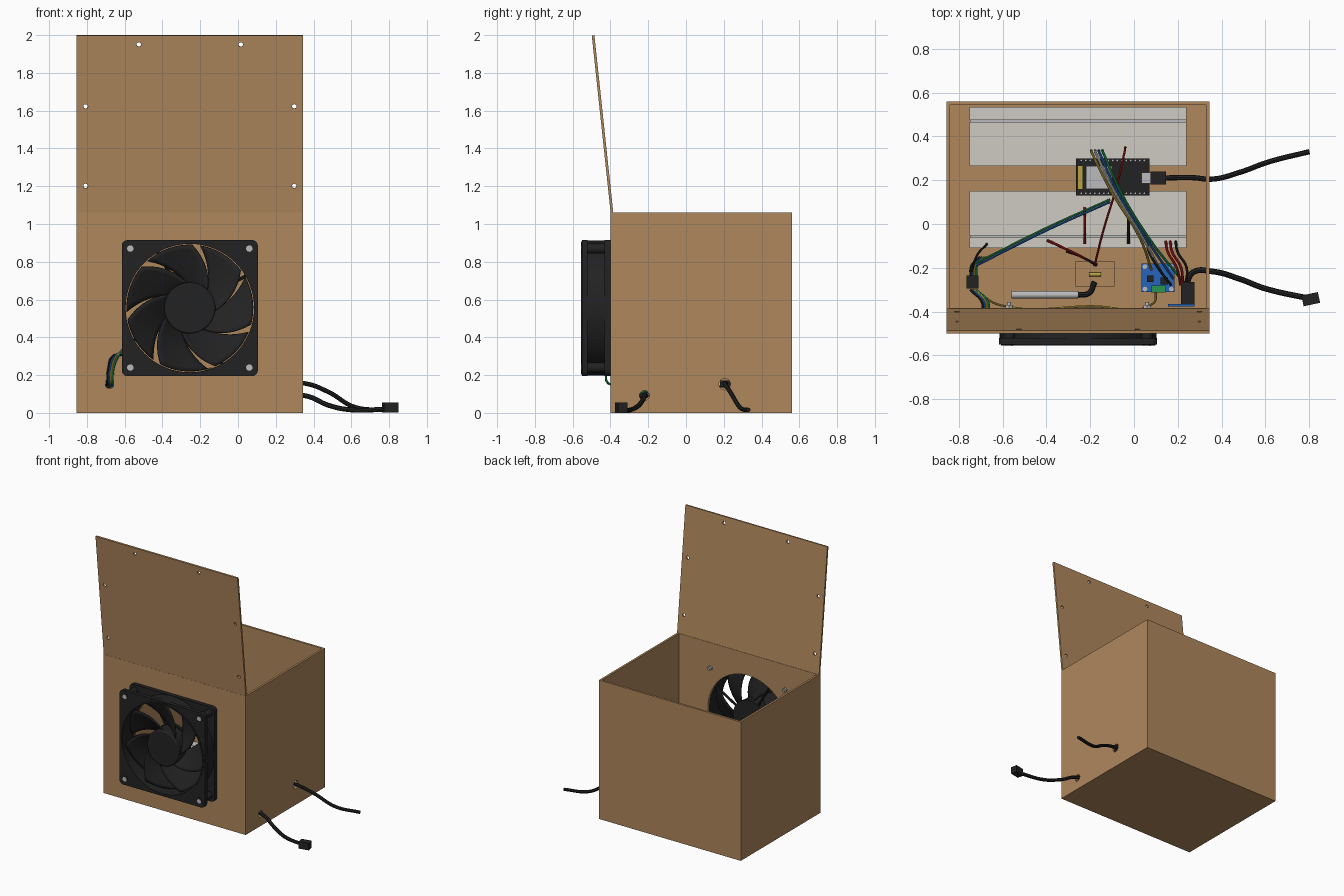
import bpy, bmesh, math
from math import cos, sin, pi, radians
from mathutils import Vector

if "Cube" in bpy.data.objects:
    bpy.data.objects.remove(bpy.data.objects["Cube"])


def material(name, rgb):
    m = bpy.data.materials.new(name)
    m.use_nodes = True
    m.diffuse_color = (*rgb, 1)
    m.node_tree.nodes["Principled BSDF"].inputs["Base Color"].default_value = (*rgb, 1)
    return m


WOOD = material("wood", (0.43, 0.245, 0.108))
BLACK = material("black plastic", (0.016, 0.016, 0.017))
CREAM = material("cream plastic", (0.62, 0.60, 0.54))
METAL = material("metal", (0.5, 0.5, 0.51))
BLUE = material("blue", (0.02, 0.13, 0.5))
RED = material("red", (0.4, 0.01, 0.01))
GREEN = material("green", (0.02, 0.3, 0.08))
YELLOW = material("yellow", (0.5, 0.36, 0.05))


def finish(obj, name, mat, smooth=False):
    """Name, convert to mesh, colour and shade one object."""
    bpy.ops.object.select_all(action='DESELECT')
    obj.select_set(True)
    bpy.context.view_layer.objects.active = obj
    if obj.type == 'CURVE':
        bpy.ops.object.convert(target='MESH')
        obj = bpy.context.object
    obj.name = name
    obj.data.materials.clear()
    obj.data.materials.append(mat)
    if smooth:
        bpy.ops.object.shade_smooth_by_angle(angle=radians(35))
    return obj


def box(name, x, y, z, mat, turn=0):
    """Box from (min, max) ranges, turned about its own vertical axis."""
    mid = [(a + b) / 2 for a, b in (x, y, z)]
    bpy.ops.mesh.primitive_cube_add(size=1, location=mid, rotation=(0, 0, turn))
    obj = bpy.context.object
    obj.scale = [b - a for a, b in (x, y, z)]
    return finish(obj, name, mat)


def rod(name, start, end, r, mat, sides=32):
    """Cylinder between two points."""
    a, b = Vector(start), Vector(end)
    bpy.ops.mesh.primitive_cylinder_add(vertices=sides, radius=r, depth=(b - a).length,
                                        location=(a + b) / 2)
    bpy.context.object.rotation_euler = (b - a).to_track_quat('Z', 'Y').to_euler()
    return finish(bpy.context.object, name, mat, True)


def wire(name, points, r, mat):
    """Round cable through the given points."""
    cu = bpy.data.curves.new(name, 'CURVE')
    cu.dimensions = '3D'
    cu.bevel_depth, cu.bevel_resolution, cu.resolution_u = r, 2, 8
    cu.use_fill_caps = True
    sp = cu.splines.new('BEZIER')
    sp.bezier_points.add(len(points) - 1)
    for bp, p in zip(sp.bezier_points, points):
        bp.co = p
        bp.handle_left_type = bp.handle_right_type = 'AUTO'
    obj = bpy.data.objects.new(name, cu)
    bpy.context.collection.objects.link(obj)
    return finish(obj, name, mat, True)


def circle(cx, cy, r, n=64):
    return [(cx + r * cos(2 * pi * i / n), cy + r * sin(2 * pi * i / n)) for i in range(n)]


def rect(x0, x1, y0, y1):
    return [(x0, y0), (x1, y0), (x1, y1), (x0, y1)]


def plate(name, loops, thick, loc, rot, mat, smooth=False):
    """Flat sheet from an outline followed by hole outlines."""
    cu = bpy.data.curves.new(name, 'CURVE')
    cu.dimensions, cu.fill_mode, cu.extrude = '2D', 'BOTH', thick / 2
    for loop in loops:
        sp = cu.splines.new('POLY')
        sp.points.add(len(loop) - 1)
        sp.use_cyclic_u, sp.use_smooth = True, False
        for pt, p in zip(sp.points, loop):
            pt.co = (*p, 0, 1)
    obj = bpy.data.objects.new(name, cu)
    obj.location, obj.rotation_euler = loc, rot
    bpy.context.collection.objects.link(obj)
    return finish(obj, name, mat, smooth)


# Wooden box: floor, four walls, open tilted lid
L, R, F, B, H, T = -0.855, 0.345, -0.40, 0.56, 1.06, 0.016
FX, FZ = -0.255, 0.555
FACING_FRONT, FACING_SIDE = (pi / 2, 0, 0), (pi / 2, 0, pi / 2)
corners = [(FX + sx * 0.315, FZ + sz * 0.315) for sx in (-1, 1) for sz in (-1, 1)]
box("floor", (L + T, R - T), (F + T, B - T), (0, T), WOOD)
box("back_wall", (L, R), (B - T, B), (0, H), WOOD)
box("left_end_wall", (L, L + T), (F + T, B - T), (0, H), WOOD)
plate("cable_wall", [rect(F + T, B - T, 0, H), circle(-0.22, 0.092, 0.026, 24),
      circle(0.205, 0.152, 0.03, 24)], T, (R - T / 2, 0, 0), FACING_SIDE, WOOD)
plate("front_wall", [rect(L, R, 0, H), circle(FX, FZ, 0.34), circle(-0.68, 0.15, 0.022, 24)],
      T, (0, F + T / 2, 0), FACING_FRONT, WOOD)
lid_holes = [(-0.525, 0.896), (0.015, 0.896)] + [(x, z) for x in (-0.807, 0.298) for z in (0.143, 0.566)]
plate("lid", [rect(L, R, 0, 0.944)] + [circle(x, z, 0.012, 20) for x, z in lid_holes],
      0.014, (0, -0.392, H), (pi / 2 + radians(6.07), 0, 0), WOOD)

# Fan frame: two rounded flanges joined by a ring
half, cr = 0.36, 0.03
rounded = []
for q, (sx, sz) in enumerate([(1, 1), (-1, 1), (-1, -1), (1, -1)]):
    for i in range(6):
        a = (q + i / 5) * pi / 2
        rounded.append((FX + sx * (half - cr) + cr * cos(a), FZ + sz * (half - cr) + cr * sin(a)))
for name, y in (("fan_front_flange", -0.536), ("fan_back_flange", -0.416)):
    plate(name, [rounded, circle(FX, FZ, 0.342)], 0.03, (0, y, 0), FACING_FRONT, BLACK, True)
plate("fan_ring", [circle(FX, FZ, 0.358), circle(FX, FZ, 0.342)], 0.09,
      (0, -0.476, 0), FACING_FRONT, BLACK, True)
plate("fan_front_rim", [circle(FX, FZ, 0.352), circle(FX, FZ, 0.34)], 0.008,
      (0, -0.551, 0), FACING_FRONT, BLACK, True)

# Fan rotor: hub and seven swept, pitched blades
hub = rod("fan_hub", (FX, -0.545, FZ), (FX, -0.425, FZ), 0.135, BLACK, 64)
bev = hub.modifiers.new("soft_edge", 'BEVEL')
bev.width, bev.segments = 0.008, 2
bm = bmesh.new()
NU, NV = 10, 8
for k in range(7):
    grid = []
    for i in range(NU + 1):
        u = i / NU
        r = 0.125 + 0.21 * u
        row = []
        for j in range(NV + 1):
            v = j / NV
            a = radians(k * 360 / 7 + 40 + 2 + 46 * u ** 0.8 + (53 - 9 * u) * v)
            row.append(bm.verts.new((FX + r * cos(a), -0.525 + 0.085 * v, FZ + r * sin(a))))
        grid.append(row)
    for i in range(NU):
        for j in range(NV):
            bm.faces.new((grid[i][j], grid[i + 1][j], grid[i + 1][j + 1], grid[i][j + 1]))
me = bpy.data.meshes.new("fan_blades")
bm.to_mesh(me)
bm.free()
blades = bpy.data.objects.new("fan_blades", me)
bpy.context.collection.objects.link(blades)
finish(blades, "fan_blades", BLACK, True)
sol = blades.modifiers.new("thickness", 'SOLIDIFY')
sol.thickness, sol.offset = 0.008, 0

# Motor mount with struts at the back of the fan
rod("motor_mount", (FX, -0.425, FZ), (FX, -0.403, FZ), 0.14, BLACK, 64)
for k in range(4):
    a = radians(30 + 90 * k)
    rod("fan_strut", (FX + 0.13 * cos(a), -0.414, FZ + 0.13 * sin(a)),
        (FX + 0.35 * cos(a), -0.414, FZ + 0.35 * sin(a)), 0.009, BLACK, 8)

# Screws and nuts through the fan corners
for x, z in corners:
    rod("screw_collar", (x, -0.553, z), (x, -0.40, z), 0.026, BLACK, 24)
    rod("screw_head", (x, -0.556, z), (x, -0.55, z), 0.017, METAL, 20)
    rod("screw_shaft", (x, -0.41, z), (x, -0.355, z), 0.009, METAL, 12)
    rod("nut", (x, F + T, z), (x, F + T + 0.014, z), 0.018, METAL, 6)

# Breadboards, each split by a groove
for y0, yg, y1 in ((0.265, 0.47, 0.535), (-0.11, -0.057, 0.15)):
    box("breadboard", (-0.75, 0.24), (y0, yg - 0.004), (T, 0.066), CREAM)
    box("breadboard", (-0.75, 0.24), (yg + 0.004, y1), (T, 0.066), CREAM)
    box("breadboard_groove", (-0.749, 0.239), (yg - 0.005, yg + 0.005), (T, 0.05), METAL)

# Controller board with pin rows, metal module and cable plug
box("controller_board", (-0.265, 0.07), (0.13, 0.30), (0.135, 0.145), BLACK)
for y in (0.14, 0.29):
    box("pin_strip", (-0.25, 0.06), (y - 0.007, y + 0.007), (0.066, 0.135), BLACK)
    for i in range(15):
        rod("pin", (-0.24 + i * 0.0205, y, 0.13), (-0.24 + i * 0.0205, y, 0.15), 0.004, METAL, 6)
box("radio_module", (-0.22, -0.10), (0.16, 0.265), (0.145, 0.165), METAL)
box("antenna_edge", (-0.255, -0.235), (0.16, 0.265), (0.145, 0.148), YELLOW)
box("usb_socket", (0.035, 0.085), (0.185, 0.235), (0.145, 0.165), METAL)
box("usb_plug", (0.075, 0.145), (0.18, 0.24), (0.138, 0.172), BLACK)

# Sensor board, its parts, and the upright board beside it
box("sensor_board", (0.035, 0.185), (-0.31, -0.18), (0.05, 0.06), BLUE)
for x in (0.05, 0.17):
    for y in (-0.297, -0.195):
        rod("standoff", (x, y, T), (x, y, 0.066), 0.011, METAL, 12)
box("terminal_block", (0.08, 0.145), (-0.312, -0.28), (0.06, 0.10), GREEN)
box("sensor_chip", (0.06, 0.09), (-0.265, -0.235), (0.06, 0.07), BLACK)
box("sensor_chip", (0.12, 0.155), (-0.275, -0.245), (0.06, 0.07), BLACK)
box("upright_board", (0.155, 0.275), (-0.376, -0.364), (T, 0.15), BLUE)
box("power_socket", (0.215, 0.275), (-0.364, -0.265), (0.04, 0.13), BLACK)

# Resistor panel and metal temperature probe
box("resistor_panel", (-0.27, -0.09), (-0.285, -0.17), (T, 0.03), WOOD)
rod("resistor", (-0.205, -0.23, 0.04), (-0.15, -0.23, 0.04), 0.009, YELLOW, 12)
rod("probe", (-0.56, -0.323, 0.04), (-0.255, -0.323, 0.04), 0.017, METAL, 24)
wire("probe_lead", [(-0.26, -0.323, 0.04), (-0.205, -0.315, 0.045), (-0.18, -0.265, 0.05)], 0.013, BLACK)

# Outside cables on the right-hand wall
wire("usb_cable", [(0.14, 0.21, 0.155), (0.26, 0.212, 0.155), (0.36, 0.205, 0.155), (0.48, 0.235, 0.11),
     (0.62, 0.285, 0.03), (0.8, 0.33, 0.016)], 0.012, BLACK)
wire("power_cable", [(0.24, -0.27, 0.09), (0.27, -0.22, 0.09), (0.36, -0.217, 0.09), (0.48, -0.25, 0.04),
     (0.6, -0.295, 0.016), (0.79, -0.338, 0.02)], 0.013, BLACK)
box("power_connector", (0.768, 0.845), (-0.368, -0.318), (0.002, 0.055), BLACK, radians(12))

# Fan leads: out of the frame, through the front wall, to the plug inside
for i, mat in enumerate((BLACK, BLUE, YELLOW, GREEN)):
    d = i * 0.009 - 0.012
    wire("fan_lead", [(-0.61, -0.42, 0.32 + d), (-0.65 + d, -0.425, 0.30), (-0.675 + d, -0.42, 0.23),
         (-0.68 + d, -0.415, 0.16), (-0.68 + d, -0.36, 0.15), (-0.735 + d, -0.30, 0.13)], 0.006, mat)
    wire("plug_lead", [(-0.735 + d, -0.24, 0.12), (-0.73 + d, -0.19, 0.12), (-0.69 + d, -0.15, 0.12)],
         0.005, mat)
box("fan_plug", (-0.765, -0.71), (-0.295, -0.235), (0.10, 0.15), BLACK)
wire("yellow_lead", [(-0.72, -0.31, 0.1), (-0.61, -0.37, 0.06), (-0.2, -0.375, 0.06), (0.09, -0.36, 0.06),
     (0.1, -0.31, 0.07)], 0.005, YELLOW)

# Jumper wires between the boards
for d, mat in ((0, BLUE), (0.012, GREEN)):
    wire("long_jumper", [(-0.72, -0.19 + d, 0.13), (-0.4, -0.03 + d, 0.18), (-0.11, 0.10 + d, 0.09)], 0.005, mat)
for i, mat in enumerate((YELLOW, CREAM, BLUE, GREEN)):
    x = -0.195 + 0.017 * i
    wire("sensor_jumper", [(x, 0.335, 0.066), (x + 0.01, 0.31, 0.2), (-0.11 + i * 0.014, 0.16, 0.23),
         (0.03 + i * 0.014, -0.07, 0.17), (0.08 + 0.05 * i, -0.21 - 0.02 * i, 0.09)], 0.006, mat)
wire("supply_jumper", [(-0.04, 0.35, 0.066), (-0.045, 0.32, 0.18), (-0.08, 0.17, 0.2),
     (-0.14, -0.03, 0.14), (-0.18, -0.19, 0.045)], 0.005, RED)
wire("panel_jumper", [(-0.395, -0.075, 0.066), (-0.33, -0.105, 0.11), (-0.17, -0.185, 0.045)], 0.006, RED)
wire("black_panel_jumper", [(-0.31, -0.125, 0.066), (-0.24, -0.15, 0.08), (-0.17, -0.19, 0.05)], 0.005, BLACK)
for x, mat in ((-0.225, RED), (-0.025, BLACK)):
    wire("short_jumper", [(x, 0.075, 0.066), (x, 0.0, 0.1), (x, -0.09, 0.066)], 0.006, mat)
wire("ground_jumper", [(-0.74, -0.22, 0.13), (-0.72, -0.15, 0.13), (-0.67, -0.09, 0.066)], 0.005, BLACK)
for x, mat in ((0.06, BLACK), (0.145, RED), (0.165, RED), (0.19, BLACK)):
    wire("power_jumper", [(x, -0.08, 0.066), (x + 0.01, -0.13, 0.12), (x + 0.05, -0.2, 0.14),
         (x / 2 + 0.14, -0.28, 0.12)], 0.006, mat)
